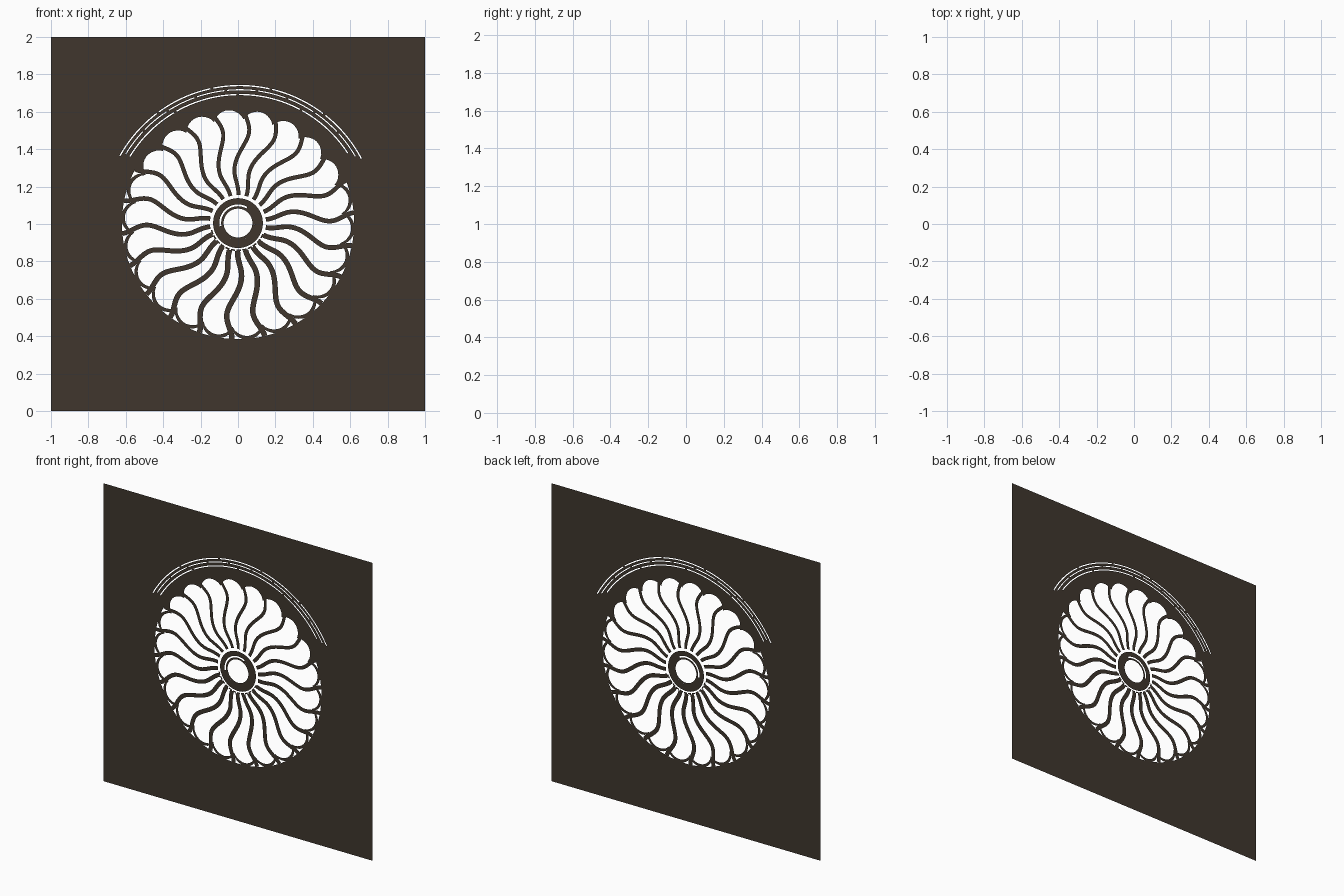
import bpy, bmesh
from math import radians, sin, cos, pi
from mathutils import Vector

if "Cube" in bpy.data.objects:
    bpy.data.objects.remove(bpy.data.objects["Cube"])

CZ = 1.005          # height of the wheel centre
R = 0.62            # wheel opening radius
N = 22              # number of spokes
PHASE = 87
STEP = 360 / N

stone = bpy.data.materials.new("dark_stone")
stone.diffuse_color = (0.05, 0.037, 0.027, 1)
stone.use_nodes = True
stone.node_tree.nodes["Principled BSDF"].inputs["Base Color"].default_value = stone.diffuse_color


def polar(r, deg, cx=0.0):
    a = radians(deg)
    return Vector((cx + r * cos(a), 0, CZ + r * sin(a)))


def ribbons(name, pairs):
    """Flat strips, each between two matching rows of points."""
    bm = bmesh.new()
    for left, right in pairs:
        a = [bm.verts.new(p) for p in left]
        b = [bm.verts.new(p) for p in right]
        for i in range(len(a) - 1):
            bm.faces.new((a[i], a[i + 1], b[i + 1], b[i]))
    for f in bm.faces:
        f.normal_update()
        if f.normal.y > 0:
            f.normal_flip()
    me = bpy.data.meshes.new(name)
    bm.to_mesh(me)
    bm.free()
    ob = bpy.data.objects.new(name, me)
    bpy.context.collection.objects.link(ob)
    me.materials.append(stone)
    return ob


def arc(r, a0, a1, n=48, cx=0.0):
    return [polar(r, a0 + (a1 - a0) * i / n, cx) for i in range(n + 1)]


def ring(r0, r1, a0=0, a1=360):
    return arc(r0, a0, a1), arc(r1, a0, a1)


# Wall panel: filled outline with the wheel opening and thin hood slits
cu = bpy.data.curves.new("wall_outline", 'CURVE')
cu.dimensions = '2D'
cu.fill_mode = 'BOTH'


def outline(pts):
    s = cu.splines.new('POLY')
    s.points.add(len(pts) - 1)
    for p, v in zip(s.points, pts):
        p.co = (v.x, v.z, 0, 1)
    s.use_cyclic_u = True


outline([Vector(c) for c in ((-1, 0, 0), (1, 0, 0), (1, 0, 2), (-1, 0, 2))])
outline(arc(R, 0, 360, 132)[:-1])
for r, w, a0, a1, dashes in ((0.738, 0.007, 28, 152, 5), (0.715, 0.006, 30, 150, 9),
                             (0.690, 0.007, 33, 150, 4)):
    step = (a1 - a0) / dashes
    for k in range(dashes):
        s, e = a0 + k * step, a0 + (k + 1) * step - 1.2
        outline(arc(r, s, e, 16, 0.01) + arc(r - w, e, s, 16, 0.01))
tmp = bpy.data.objects.new("wall_outline", cu)
bpy.context.collection.objects.link(tmp)
bpy.context.view_layer.update()
me = bpy.data.meshes.new_from_object(tmp.evaluated_get(bpy.context.evaluated_depsgraph_get()))
bpy.data.objects.remove(tmp)
for v in me.vertices:
    v.co = (v.co.x, 0, v.co.y)
me.materials.clear()
me.materials.append(stone)
wall = bpy.data.objects.new("wall_panel", me)
bpy.context.collection.objects.link(wall)

# S-shaped spokes: angular sway along the radius
SWAY = ((0.15, 2), (0.27, 7), (0.49, -4), (0.621, 0))


def sway(r):
    for (r0, a0), (r1, a1) in zip(SWAY, SWAY[1:]):
        if r <= r1:
            t = (r - r0) / (r1 - r0)
            return a0 + (a1 - a0) * t * t * (3 - 2 * t)
    return 0


spokes = []
for k in range(N):
    ang = PHASE + k * STEP
    mid = [polar(r, ang + sway(r)) for r in [0.15 + 0.47 * i / 24 for i in range(25)]]
    half = 0.0125 - 0.002 * sin(radians(ang))
    left, right = [], []
    for i, p in enumerate(mid):
        d = (mid[min(i + 1, 24)] - mid[max(i - 1, 0)]).normalized()
        n = Vector((-d.z, 0, d.x)) * half
        left.append(p + n)
        right.append(p - n)
    spokes.append((left, right))
ribbons("wavy_spokes", spokes)

# Small arches at the rim; the upper ones have solid corners
arches = []
for k in range(N):
    a0 = PHASE + k * STEP
    solid = 25 < (a0 + STEP / 2) % 360 < 155
    inner, outer = [], []
    for i in range(13):
        t = i / 12
        r = 0.555 + 0.05 * sin(pi * t) ** 0.7
        inner.append(polar(r, a0 + STEP * t))
        outer.append(polar(R if solid else min(r + 0.02, R), a0 + STEP * t))
    arches.append((inner, outer))
ribbons("rim_arches", arches)

# Hub rings with a crescent gap at the upper left
ribbons("hub_rings", [ring(0.077, 0.09), ring(0.1, 0.133),
                      ring(0.09, 0.1, -170, 60)])
ribbons("hub_bead", [ring(0.142, 0.15, 195 + i * 12, 204 + i * 12) for i in range(12)])
